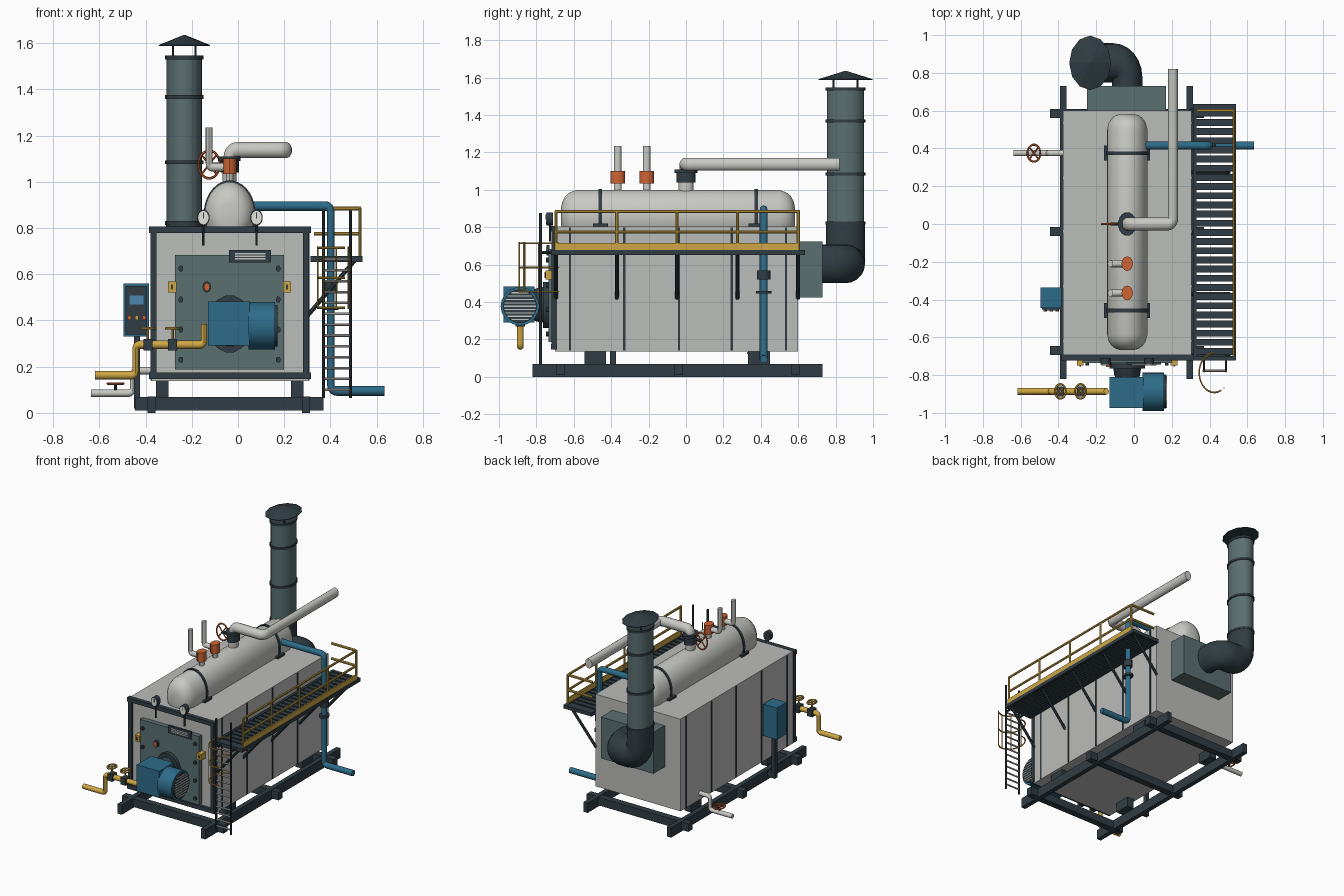
import bpy, bmesh, math
from mathutils import Vector, Quaternion

SX = 0.77    # round sections are narrower across x
CX = -0.036  # centre line of the boiler

def material(name, r, g, b):
    m = bpy.data.materials.new(name)
    m.diffuse_color = (r, g, b, 1)
    return m

CASING = material("casing grey", 0.50, 0.51, 0.49)
PIPE = material("pipe grey", 0.58, 0.58, 0.55)
DARK = material("dark steel", 0.030, 0.046, 0.056)
TEAL = material("grey green", 0.105, 0.16, 0.165)
BLUE = material("blue", 0.026, 0.15, 0.25)
YELLOW = material("yellow", 0.62, 0.39, 0.06)
ORANGE = material("orange", 0.62, 0.13, 0.035)
WHITE = material("dial white", 0.78, 0.78, 0.74)
SCREEN = material("screen blue", 0.07, 0.25, 0.42)

def finish(name, bm, mat):
    bmesh.ops.recalc_face_normals(bm, faces=bm.faces[:])
    me = bpy.data.meshes.new(name)
    bm.to_mesh(me)
    bm.free()
    me.materials.append(mat)
    ob = bpy.data.objects.new(name, me)
    bpy.context.collection.objects.link(ob)
    return ob

def box(name, x0, x1, y0, y1, z0, z1, mat):
    bm = bmesh.new()
    bmesh.ops.create_cube(bm, size=1)
    for v in bm.verts:
        v.co = ((x0 + x1) / 2 + v.co.x * (x1 - x0), (y0 + y1) / 2 + v.co.y * (y1 - y0),
                (z0 + z1) / 2 + v.co.z * (z1 - z0))
    return finish(name, bm, mat)

def fillet(pts, bend, steps=6):
    out = [pts[0]]
    for a, b, c in zip(pts, pts[1:], pts[2:]):
        p, q = b + (a - b).normalized() * bend, b + (c - b).normalized() * bend
        o = p + q - b
        for i in range(steps + 1):
            t = i / steps * math.pi / 2
            out.append(o + (p - o) * math.cos(t) + (q - o) * math.sin(t))
    return out + [pts[-1]]

def tube(name, pts, r, mat, n=16, bend=0, closed=False):
    """Sweep a round section along a path; r is one radius or one per point."""
    pts = [Vector(p) for p in pts]
    if bend:
        pts = fillet(pts, bend)
    k = len(pts)
    rad = r if isinstance(r, (list, tuple)) else [r] * k
    bm, rings, u, old = bmesh.new(), [], None, None
    for i, p in enumerate(pts):
        a = pts[i - 1] if (i or closed) else p
        b = pts[(i + 1) % k] if (i < k - 1 or closed) else p
        t = (b - a).normalized()
        if u is None:
            u = t.orthogonal().normalized()
        else:
            u = old.rotation_difference(t) @ u
        old, w = t, t.cross(u)
        ring = []
        for j in range(n):
            ang = 2 * math.pi * (j + 0.5) / n
            d = (u * math.cos(ang) + w * math.sin(ang)) * rad[i]
            ring.append(bm.verts.new((p.x + d.x * SX, p.y + d.y, p.z + d.z)))
        rings.append(ring)
    for i in range(k if closed else k - 1):
        a, b = rings[i], rings[(i + 1) % k]
        for j in range(n):
            bm.faces.new((a[j], a[(j + 1) % n], b[(j + 1) % n], b[j]))
    if not closed:
        bm.faces.new(rings[0])
        bm.faces.new(rings[-1])
    return finish(name, bm, mat)

def handwheel(name, c, axis, r, mat):
    c, axis = Vector(c), Vector(axis)
    u = axis.orthogonal().normalized()
    rim = []
    for i in range(20):
        d = Quaternion(axis, i * math.pi / 10) @ u * r
        rim.append(c + Vector((d.x * SX, d.y, d.z)))
    tube(name + "_rim", rim, 0.006, mat, 6, closed=True)
    for i in (0, 5):
        tube(name + "_spoke", [rim[i], rim[i + 10]], 0.005, mat, 6)

# Skid base, pedestals
for x in (-0.375, 0.295):
    box("skid_rail", x - 0.017, x + 0.017, -0.82, 0.73, 0, 0.07, DARK)
for y in (-0.67, -0.04, 0.585):
    box("skid_crossbeam", -0.445, 0.37, y - 0.024, y + 0.024, 0.01, 0.068, DARK)
for x in (-0.328, 0.256):
    for y in (-0.485, 0.39):
        box("pedestal", x - 0.027, x + 0.027, y - 0.058, y + 0.058, 0.065, 0.14, DARK)

# Casing with seams and front frame
box("casing", -0.375, 0.305, -0.70, 0.60, 0.137, 0.805, CASING)
for y in (-0.62, -0.33, -0.038, 0.245, 0.535):
    for x in (-0.375, 0.305):
        box("casing_seam", x - 0.004, x + 0.004, y - 0.006, y + 0.006, 0.14, 0.80, DARK)
for z in (0.16, 0.792):
    box("front_frame_rail", -0.385, 0.315, -0.722, -0.69, z - 0.014, z + 0.015, DARK)
for x in (-0.365, 0.295):
    box("front_frame_post", x - 0.013, x + 0.013, -0.718, -0.69, 0.15, 0.80, DARK)

# Front door and fittings
box("front_door", -0.272, 0.20, -0.735, -0.70, 0.187, 0.683, TEAL)
for x in (-0.247, 0.174):
    for z in (0.23, 0.36, 0.49, 0.625):
        tube("door_bolt", [(x, -0.73, z), (x, -0.748, z)], 0.014, DARK, 8)
for x in (-0.285, 0.212):
    box("door_latch", x - 0.018, x + 0.018, -0.75, -0.70, 0.522, 0.568, YELLOW)
    box("latch_pin", x - 0.004, x + 0.004, -0.755, -0.75, 0.535, 0.555, DARK)
box("nameplate", -0.04, 0.143, -0.745, -0.73, 0.65, 0.705, DARK)
for z in (0.667, 0.678, 0.689):
    box("nameplate_strip", -0.012, 0.118, -0.748, -0.745, z - 0.003, z + 0.003, PIPE)
tube("sight_port_ring", [(-0.135, -0.73, 0.545), (-0.135, -0.75, 0.545)], 0.024, DARK)
tube("sight_port", [(-0.135, -0.73, 0.545), (-0.135, -0.757, 0.545)], 0.017, ORANGE)

# Burner
tube("burner_flange", [(CX, -0.73, 0.385), (CX, -0.765, 0.385)], 0.125, DARK)
tube("burner_neck", [(CX, -0.76, 0.385), (CX, -0.80, 0.385), (CX, -0.86, 0.385)], [0.098, 0.09, 0.06], DARK)
box("burner_body", -0.13, 0.05, -0.975, -0.81, 0.292, 0.483, BLUE)
tube("fan_housing", [(0.045, -0.888, 0.378), (0.16, -0.888, 0.378)], 0.103, BLUE, 20)
tube("fan_grille_back", [(0.16, -0.888, 0.378), (0.17, -0.888, 0.378)], 0.09, DARK, 20)
for i in range(-4, 5):
    h = math.sqrt(0.085 ** 2 - (i * 0.018) ** 2)
    box("fan_grille_slat", 0.168, 0.174, -0.888 - h, -0.888 + h, 0.375 + i * 0.018, 0.381 + i * 0.018, PIPE)

# Gas line with two valves
tube("gas_pipe", [(-0.618, -0.886, 0.163), (-0.443, -0.886, 0.163), (-0.443, -0.886, 0.295),
                  (-0.147, -0.886, 0.295), (-0.147, -0.886, 0.385)], 0.018, YELLOW, 12, bend=0.018)
for x in (-0.39, -0.283):
    box("gas_valve", x - 0.02, x + 0.02, -0.912, -0.86, 0.27, 0.32, DARK)
    tube("gas_valve_stem", [(x, -0.886, 0.31), (x, -0.886, 0.37)], 0.007, YELLOW, 8)
    handwheel("gas_wheel", (x, -0.886, 0.366), (0, 0, 1), 0.038, YELLOW)

# Control box on its post
box("control_box", -0.495, -0.385, -0.445, -0.335, 0.33, 0.56, BLUE)
box("control_door", -0.487, -0.393, -0.452, -0.445, 0.34, 0.55, DARK)
box("control_screen", -0.47, -0.408, -0.457, -0.45, 0.47, 0.508, SCREEN)
for x, m in ((-0.47, ORANGE), (-0.438, YELLOW), (-0.406, ORANGE)):
    tube("control_button", [(x, -0.45, 0.412), (x, -0.462, 0.412)], 0.011, m, 10)
box("control_post", -0.45, -0.425, -0.405, -0.375, 0.05, 0.33, DARK)
box("control_post_foot", -0.45, -0.37, -0.405, -0.375, 0.02, 0.06, DARK)

# Blowdown pipe
tube("blowdown_pipe", [(-0.36, 0.375, 0.183), (-0.455, 0.375, 0.183), (-0.455, 0.375, 0.085),
                       (-0.637, 0.375, 0.085)], 0.016, PIPE, 12, bend=0.02)
tube("blowdown_stem", [(-0.53, 0.375, 0.09), (-0.53, 0.375, 0.13)], 0.008, DARK, 8)
handwheel("blowdown_wheel", (-0.53, 0.375, 0.127), (0, 0, 1), 0.045, ORANGE)

# Steam drum with domed ends, straps and feet
prof = [(-0.667, 0.05), (-0.66, 0.08), (-0.645, 0.107), (-0.62, 0.128), (-0.585, 0.14)]
prof += [(-0.085 - y, r) for y, r in reversed(prof)]
tube("steam_drum", [(CX, y, 0.86) for y, r in prof], [r for y, r in prof], PIPE, 32)
for y in (-0.458, 0.375):
    tube("drum_strap", [(CX, y - 0.01, 0.86), (CX, y + 0.01, 0.86)], 0.146, DARK, 32)
    for s in (-1, 1):
        box("strap_foot", CX + s * 0.11 - 0.012, CX + s * 0.11 + 0.012, y - 0.04, y + 0.04, 0.80, 0.82, DARK)

# Pressure gauges
for x in (-0.15, 0.08):
    tube("gauge_stem", [(x, -0.727, 0.725), (x, -0.727, 0.83)], 0.007, DARK, 8)
    tube("gauge_case", [(x, -0.745, 0.845), (x, -0.71, 0.845)], 0.035, DARK, 20)
    tube("gauge_dial", [(x, -0.748, 0.845), (x, -0.744, 0.845)], 0.029, WHITE, 20)
    box("gauge_needle", x - 0.002, x + 0.002, -0.75, -0.747, 0.842, 0.868, DARK)

# Safety valves
for y in (-0.365, -0.21):
    tube("safety_valve_neck", [(CX, y, 0.97), (CX, y, 1.035)], 0.021, PIPE, 12)
    tube("safety_valve", [(CX, y, 1.033), (CX, y, 1.10)], 0.039, ORANGE, 12)
    tube("safety_vent", [(CX, y, 1.063), (-0.125, y, 1.063), (-0.125, y, 1.235)], 0.019, PIPE, 12, bend=0.015)

# Main steam valve and outlet pipe
tube("steam_nozzle", [(CX, 0, 0.97), (CX, 0, 1.05)], 0.04, PIPE)
tube("steam_valve", [(CX, 0, 1.04), (CX, 0, 1.09), (CX, 0, 1.091), (CX, 0, 1.11)],
     [0.052, 0.052, 0.063, 0.063], DARK)
tube("steam_valve_stem", [(CX, 0, 1.075), (-0.125, 0, 1.075)], 0.01, DARK, 8)
handwheel("steam_wheel", (-0.125, 0, 1.075), (0, 1, 0), 0.06, ORANGE)
tube("steam_pipe", [(CX, 0, 1.10), (CX, 0, 1.137), (0.207, 0, 1.137), (0.207, 0.82, 1.137)],
     0.035, PIPE, bend=0.03)

# Flue box, elbow, stack and rain cap
box("flue_box", -0.25, 0.17, 0.595, 0.73, 0.425, 0.725, TEAL)
tube("flue_elbow", [(CX, 0.70, 0.605), (CX, 0.853, 0.605), (-0.232, 0.853, 0.605), (-0.232, 0.853, 0.825)],
     0.104, DARK, 20, bend=0.075)
tube("stack", [(-0.232, 0.853, 0.82), (-0.232, 0.853, 1.54)], 0.1, TEAL, 20)
for z in (0.822, 1.085, 1.367, 1.538):
    tube("stack_band", [(-0.232, 0.853, z - 0.008), (-0.232, 0.853, z + 0.008)], 0.108, DARK, 20)
for i in range(4):
    a = math.pi / 4 + i * math.pi / 2
    x, y = -0.232 + 0.09 * SX * math.cos(a), 0.853 + 0.09 * math.sin(a)
    tube("cap_stay", [(x, y, 1.53), (x, y, 1.60)], 0.006, DARK, 6)
tube("rain_cap", [(-0.232, 0.853, 1.588), (-0.232, 0.853, 1.592), (-0.232, 0.853, 1.636)],
     [0.144, 0.144, 0.004], DARK, 12)

# Walkway grating, brackets and railing
for x in (0.322, 0.53):
    box("walkway_edge", x - 0.009, x + 0.009, -0.72, 0.635, 0.652, 0.678, DARK)
for y in (-0.71, 0.622):
    box("walkway_end", 0.315, 0.537, y - 0.012, y + 0.012, 0.652, 0.678, DARK)
for i in range(27):
    y = -0.675 + i * 0.0485
    box("walkway_bar", 0.32, 0.53, y - 0.018, y + 0.018, 0.658, 0.674, DARK)
posts = (-0.695, -0.37, -0.048, 0.275, 0.60)
for y in posts:
    tube("walkway_bracket", [(0.30, y, 0.42), (0.505, y, 0.66)], 0.011, DARK, 8)
    tube("railing_post", [(0.528, y, 0.67), (0.528, y, 0.887)], 0.009, YELLOW, 8)
for z in (0.775, 0.885):
    tube("railing_bar", [(0.528, -0.70, z), (0.528, 0.60, z), (0.33, 0.60, z)], 0.009, YELLOW, 8, bend=0.01)
box("toe_board", 0.525, 0.535, -0.70, 0.60, 0.676, 0.715, YELLOW)

# Ladder and safety hoops
for x in (0.37, 0.487):
    tube("ladder_rail", [(x, -0.777, 0.065), (x, -0.777, 0.875)], 0.009, DARK, 8)
    tube("ladder_tie", [(x, -0.777, 0.665), (x, -0.71, 0.665)], 0.008, DARK, 8)
for i in range(13):
    z = 0.10 + i * 0.047
    tube("ladder_rung", [(0.37, -0.777, z), (0.487, -0.777, z)], 0.006, PIPE, 8)
def hoop_point(deg, z):
    a = math.radians(deg)
    return (0.425 + 0.08 * math.cos(a), -0.787 + 0.105 * math.sin(a), z)
for z in (0.455, 0.585, 0.715):
    tube("cage_hoop", [hoop_point(90 + i * 13, z) for i in range(17)], 0.005, YELLOW, 6)
for deg in (180, 225, 270, 310):
    tube("cage_bar", [hoop_point(deg, 0.45), hoop_point(deg, 0.72)], 0.004, YELLOW, 6)

# Feed water pipe
tube("feed_pipe", [(0.04, 0.415, 0.895), (0.402, 0.415, 0.895), (0.402, 0.415, 0.095),
                   (0.635, 0.415, 0.095)], 0.021, BLUE, 14, bend=0.025)
tube("feed_valve", [(0.402, 0.415, 0.522), (0.402, 0.415, 0.568)], 0.036, DARK, 12)
tube("feed_flange", [(0.402, 0.415, 0.445), (0.402, 0.415, 0.46)], 0.042, DARK, 14)

# Smooth the round parts, keep sharp edges
bpy.ops.object.select_all(action='DESELECT')
for ob in bpy.context.scene.objects:
    if not ob.name.startswith("rain_cap"):
        ob.select_set(True)
        bpy.context.view_layer.objects.active = ob
bpy.ops.object.shade_smooth_by_angle(angle=math.radians(35))
